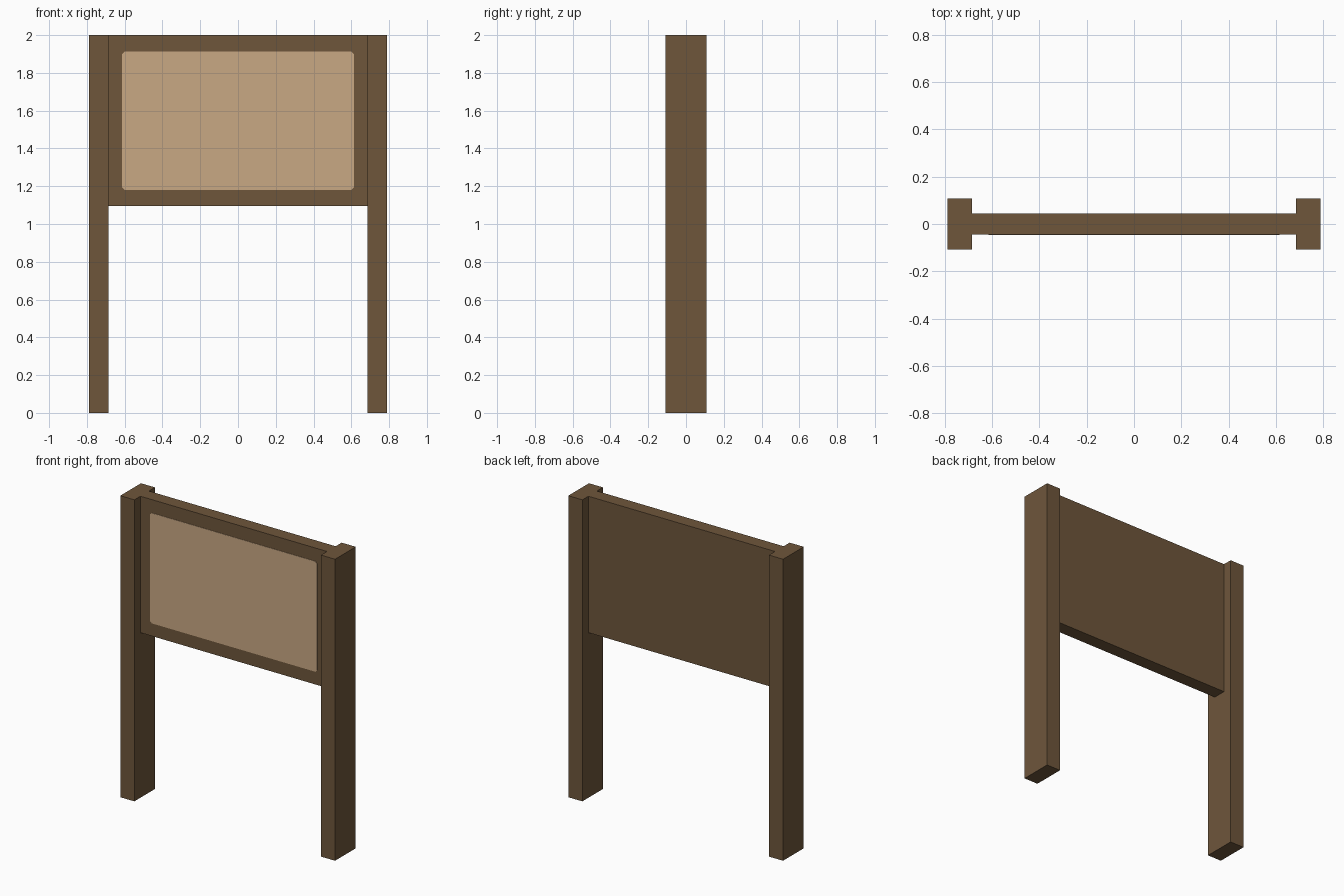
import bpy, bmesh

if "Cube" in bpy.data.objects:
    bpy.data.objects.remove(bpy.data.objects["Cube"])


def material(name, rgb):
    m = bpy.data.materials.new(name)
    m.diffuse_color = (*rgb, 1.0)
    m.use_nodes = True
    m.node_tree.nodes["Principled BSDF"].inputs["Base Color"].default_value = m.diffuse_color
    return m


wood = material("dark_wood", (0.156, 0.093, 0.044))
cork = material("tan_notice_panel", (0.584, 0.392, 0.231))


def prism(name, outline, y0, y1, mat):
    """Extrude an (x, z) outline from y0 to y1."""
    bm = bmesh.new()
    face = bm.faces.new([bm.verts.new((x, y0, z)) for x, z in outline])
    ext = bmesh.ops.extrude_face_region(bm, geom=[face])
    verts = [g for g in ext["geom"] if isinstance(g, bmesh.types.BMVert)]
    bmesh.ops.translate(bm, verts=verts, vec=(0, y1 - y0, 0))
    bmesh.ops.recalc_face_normals(bm, faces=bm.faces)
    mesh = bpy.data.meshes.new(name)
    bm.to_mesh(mesh)
    bm.free()
    mesh.materials.append(mat)
    obj = bpy.data.objects.new(name, mesh)
    bpy.context.collection.objects.link(obj)
    return obj


def rect(x0, x1, z0, z1, c=0.0):
    """Rectangle outline, with corners chamfered by c."""
    if not c:
        return [(x0, z0), (x1, z0), (x1, z1), (x0, z1)]
    return [(x0 + c, z0), (x1 - c, z0), (x1, z0 + c), (x1, z1 - c),
            (x1 - c, z1), (x0 + c, z1), (x0, z1 - c), (x0, z0 + c)]


POST_IN, POST_OUT, POST_Y = 0.685, 0.788, 0.108
BOARD_Y = 0.045

# Two full-height posts
prism("left_post", rect(-POST_OUT, -POST_IN, 0, 2), -POST_Y, POST_Y, wood)
prism("right_post", rect(POST_IN, POST_OUT, 0, 2), -POST_Y, POST_Y, wood)

# Board between the posts
prism("board", rect(-POST_IN, POST_IN, 1.095, 2), -BOARD_Y, BOARD_Y, wood)

# Thin painted panel with clipped corners on the front
prism("notice_panel", rect(-0.614, 0.614, 1.18, 1.912, 0.014),
      -BOARD_Y - 0.002, -BOARD_Y + 0.001, cork)
